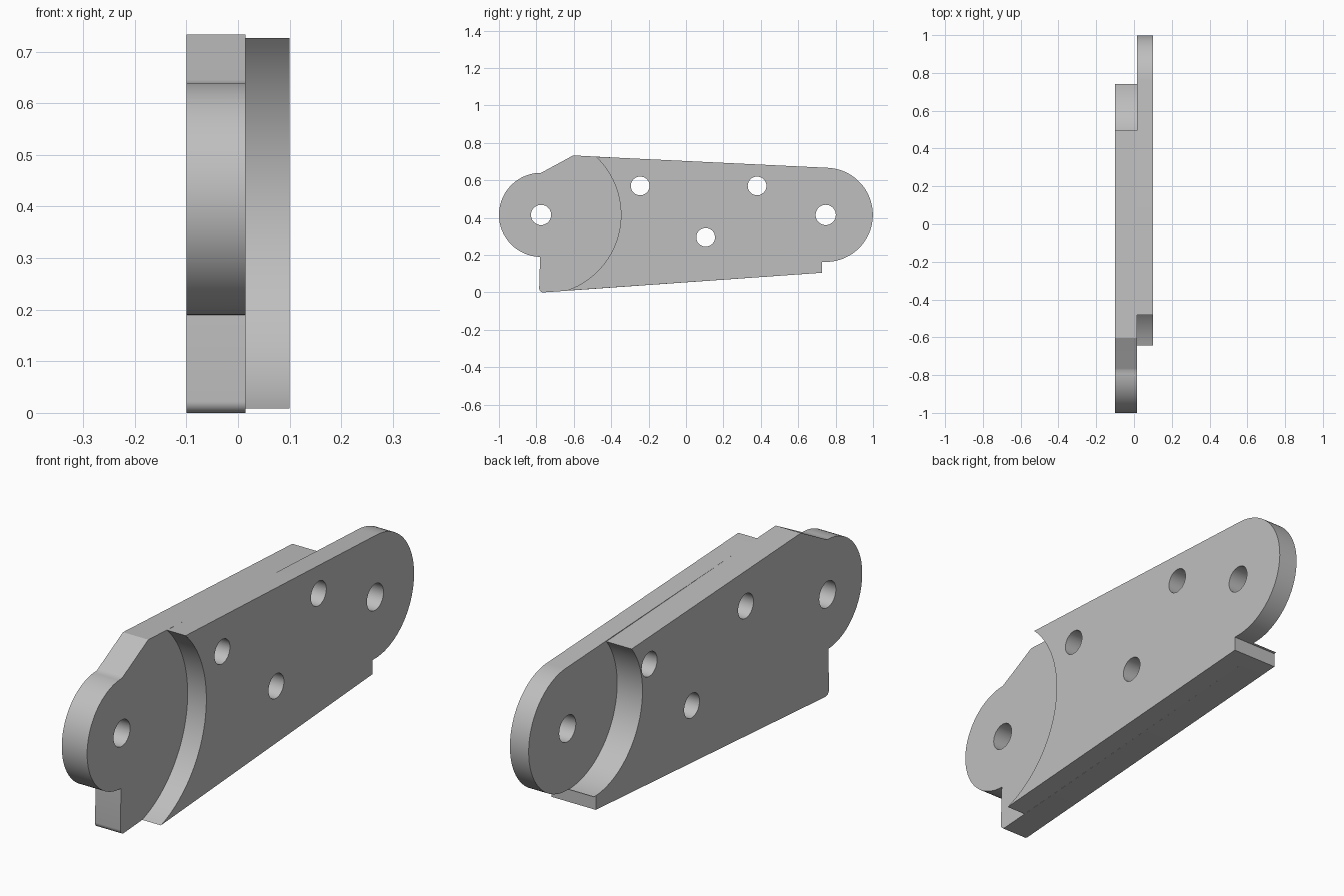
import bpy, bmesh
from math import radians, cos, sin

cube = bpy.data.objects.get("Cube")
if cube:
    bpy.data.objects.remove(cube, do_unlink=True)

grey = bpy.data.materials.new("plain_grey")
grey.use_nodes = True
color = (0.52, 0.52, 0.52, 1)
grey.diffuse_color = color
grey.node_tree.nodes["Principled BSDF"].inputs["Base Color"].default_value = color

FRONT = (-0.775, 0.415)   # front pivot centre (y, z)
REAR = (0.747, 0.415)     # rear pivot centre
BOLTS = [(-0.245, 0.57), (0.38, 0.57), (0.105, 0.295)]


def arc(center, radius, start, end, steps=40):
    """Points on an arc, angles in degrees."""
    angles = [radians(start + (end - start) * i / steps) for i in range(steps + 1)]
    return [(center[0] + radius * cos(a), center[1] + radius * sin(a)) for a in angles]


def plate(name, outline, pivot, x_min, x_max):
    """Extrude a side profile with round holes across x."""
    curve = bpy.data.curves.new(name, 'CURVE')
    curve.dimensions = '2D'
    curve.fill_mode = 'BOTH'
    curve.extrude = (x_max - x_min) / 2
    holes = [arc(c, 0.05, 0, 350, 35) for c in BOLTS] + [arc(pivot, 0.054, 0, 350, 35)]
    for points in [outline] + holes:
        spline = curve.splines.new('POLY')
        spline.points.add(len(points) - 1)
        for p, (y, z) in zip(spline.points, points):
            p.co = (y, z, 0, 1)
        spline.use_cyclic_u = True
    obj = bpy.data.objects.new(name, curve)
    bpy.context.collection.objects.link(obj)
    obj.rotation_euler = (radians(90), 0, radians(90))
    obj.location.x = (x_min + x_max) / 2
    bpy.ops.object.select_all(action='DESELECT')
    obj.select_set(True)
    bpy.context.view_layer.objects.active = obj
    bpy.ops.object.convert(target='MESH')
    obj = bpy.context.object
    # Weld caps to walls
    bm = bmesh.new()
    bm.from_mesh(obj.data)
    bmesh.ops.remove_doubles(bm, verts=bm.verts, dist=0.0002)
    bmesh.ops.recalc_face_normals(bm, faces=bm.faces)
    bm.to_mesh(obj.data)
    bm.free()
    obj.data.materials.clear()
    obj.data.materials.append(grey)
    bpy.ops.object.shade_smooth_by_angle(angle=radians(25))
    return obj


# Right-hand plate: round front lug, foot, and a scooped rear end
right_outline = (
    arc(FRONT, 0.225, 270, 90)
    + [(-0.765, 0.645), (-0.603, 0.733)]
    + arc((0.74, 0.478), 0.315, 141, 270)
    + [(0.728, 0.163), (0.728, 0.105)]
    + arc((-0.763, 0.022), 0.022, 270, 180, 8)
    + [(-0.78, 0.19)]
)
plate("right_plate", right_outline, FRONT, -0.1, 0.015)

# Left-hand plate: scooped front end and round rear lug
left_outline = (
    arc(FRONT, 0.427, -72, 46.8)
    + arc(REAR, 0.252, 87, -90)
    + [(0.728, 0.163), (0.728, 0.105)]
)
plate("left_plate", left_outline, REAR, 0.015, 0.1)
